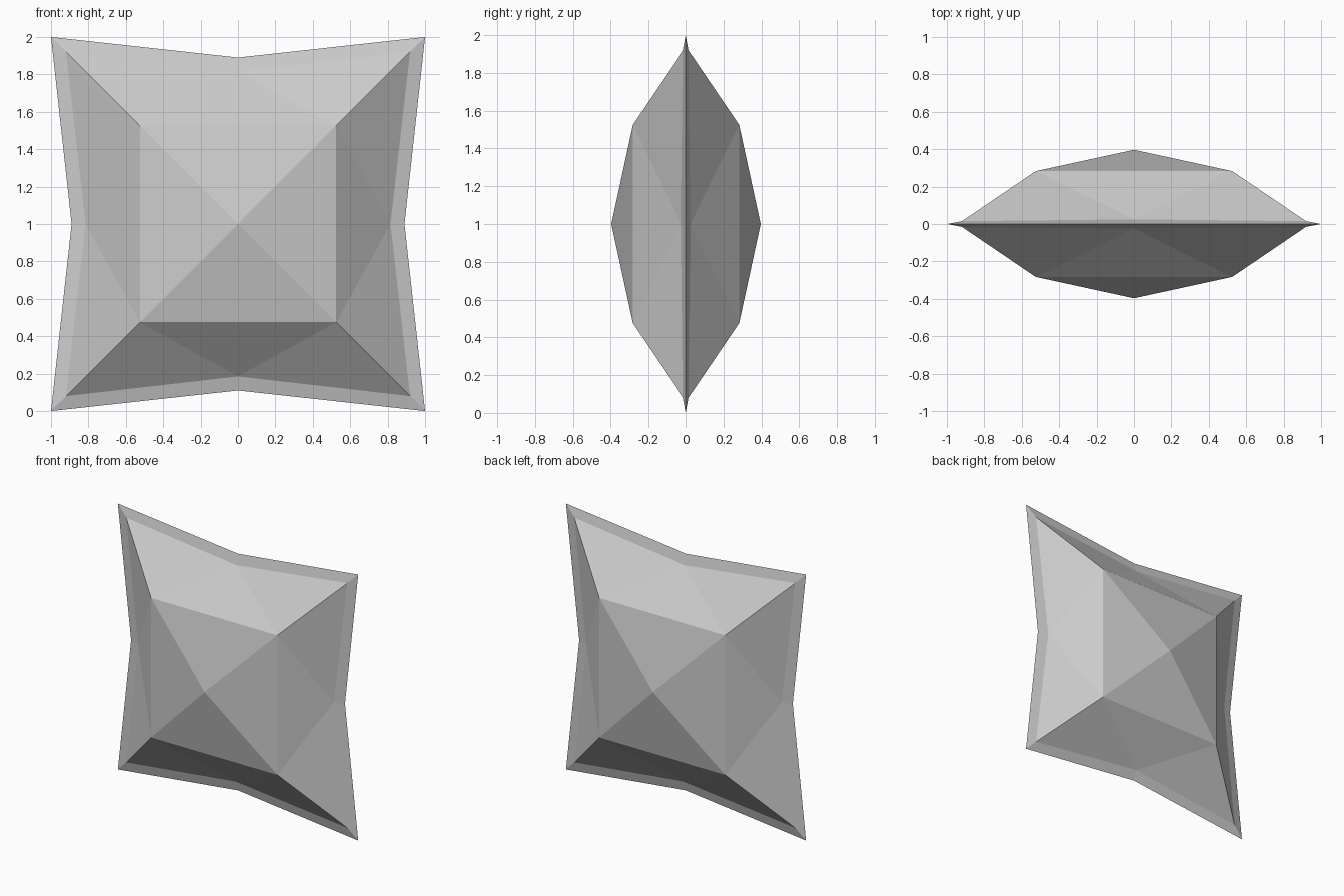
import bpy
import bmesh
from mathutils import Matrix

cube = bpy.data.objects.get("Cube")
if cube:
    bpy.data.objects.remove(cube, do_unlink=True)

# Single plain grey
grey = bpy.data.materials.new("grey")
grey.use_nodes = True
colour = (0.6, 0.6, 0.6, 1)
grey.diffuse_color = colour
grey.node_tree.nodes["Principled BSDF"].inputs["Base Color"].default_value = colour

# Profile values: distance from the centre and depth towards the front
RIM_CORNER, RIM_MID = (1.0, 0), (0.89, 0)
SEAM_CORNER, SEAM_MID = (0.92, 0.015), (0.815, 0.025)
FACET_CORNER, APEX_DEPTH = (0.525, 0.283), 0.397

bm = bmesh.new()


def corner(ring, side):
    return (side * ring[0], -ring[1], ring[0])


def middle(ring):
    return (0, -ring[1], ring[0])


def add_face(points, matrix):
    bm.faces.new([bm.verts.new(matrix @ Matrix.Translation(p).translation) for p in points])


# One quarter of the front, turned to four sides and repeated on the back
for half_turn in range(2):
    for quarter in range(4):
        turn = (Matrix.Rotation(half_turn * 3.14159265, 4, "Z")
                @ Matrix.Rotation(quarter * 1.57079633, 4, "Y"))
        left, right = corner(FACET_CORNER, -1), corner(FACET_CORNER, 1)
        add_face([(0, -APEX_DEPTH, 0), right, left], turn)   # central facet
        add_face([left, right, middle(SEAM_MID)], turn)      # sloping panel
        for side in (-1, 1):
            # Panel wing and thin rim strip
            wing = [corner(FACET_CORNER, side), corner(SEAM_CORNER, side), middle(SEAM_MID)]
            rim = [corner(SEAM_CORNER, side), corner(RIM_CORNER, side),
                   middle(RIM_MID), middle(SEAM_MID)]
            add_face(wing, turn)
            add_face(rim, turn)

# Weld the quarters into one closed shell
bmesh.ops.remove_doubles(bm, verts=bm.verts, dist=0.001)
bmesh.ops.recalc_face_normals(bm, faces=bm.faces)
bmesh.ops.translate(bm, verts=bm.verts, vec=(0, 0, 1))

mesh = bpy.data.meshes.new("faceted_star_body")
bm.to_mesh(mesh)
bm.free()
mesh.materials.append(grey)
body = bpy.data.objects.new("faceted_star_body", mesh)
bpy.context.collection.objects.link(body)
